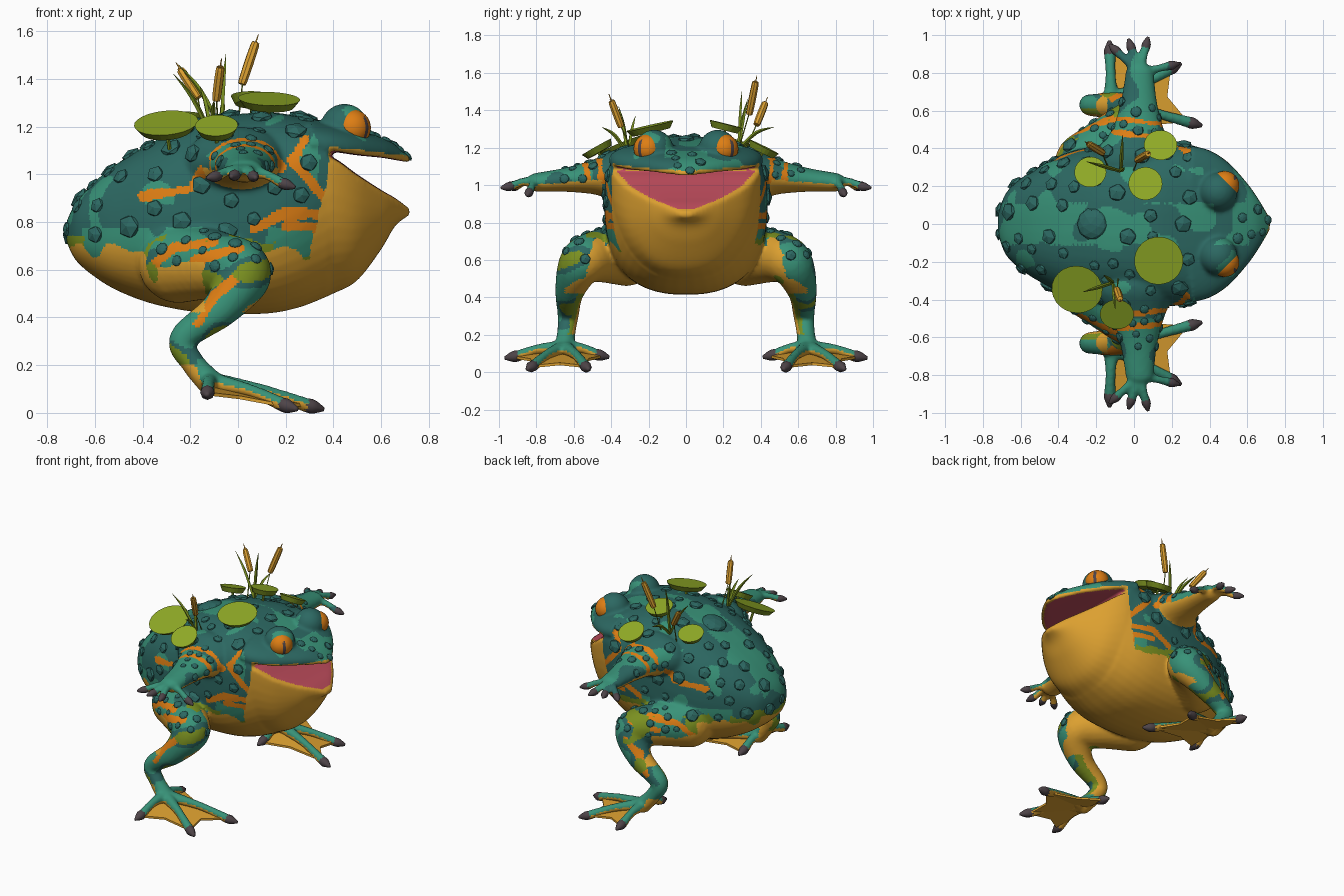
import bpy, bmesh, math, random
from mathutils import Vector, Matrix, noise

random.seed(4)
if bpy.data.objects.get("Cube"):
    bpy.data.objects.remove(bpy.data.objects["Cube"])

def material(name, *rgb):
    linear = [((v / 255 + 0.055) / 1.055) ** 2.4 for v in rgb] + [1]
    mat = bpy.data.materials.new(name)
    mat.diffuse_color = linear
    mat.use_nodes = True
    mat.node_tree.nodes["Principled BSDF"].inputs["Base Color"].default_value = linear
    return mat

light_teal, dark_teal = material("light teal", 56, 146, 120), material("dark teal", 44, 104, 98)
gold, orange = material("gold", 220, 160, 48), material("orange", 222, 126, 20)
moss, pad_green = material("moss green", 122, 144, 32), material("pad green", 144, 170, 38)
pink, claw_grey = material("mouth pink", 190, 76, 92), material("claw grey", 78, 68, 72)
SKIN = [light_teal, dark_teal, gold, orange, moss, pink]
LIGHT, DARK, GOLD, ORANGE, MOSS, PINK = range(len(SKIN))

def make(name, bm, mats, smooth=False):
    mesh = bpy.data.meshes.new(name)
    bmesh.ops.recalc_face_normals(bm, faces=bm.faces)
    for face in bm.faces:
        face.smooth = smooth
    bm.to_mesh(mesh)
    bm.free()
    for mat in mats:
        mesh.materials.append(mat)
    obj = bpy.data.objects.new(name, mesh)
    bpy.context.collection.objects.link(obj)
    return obj

def spline(rows, steps):
    rows = [Vector(r) for r in rows]
    out = []
    for i in range(len(rows) - 1):
        p0, p1, p2, p3 = rows[max(i - 1, 0)], rows[i], rows[i + 1], rows[min(i + 2, len(rows) - 1)]
        for t in (k / steps for k in range(steps)):
            out.append(p1 + (p2 - p0) * (t / 2) + (p0 * 2 - p1 * 5 + p2 * 4 - p3) * (t * t / 2)
                       + (p1 * 3 - p0 - p2 * 3 + p3) * (t ** 3 / 2))
    return out + [rows[-1]]

def bridge(bm, rings):
    rings = [[bm.verts.new(p) for p in ring] for ring in rings]
    for a, b in zip(rings, rings[1:]):
        for i in range(len(a)):
            bm.faces.new((a[i - 1], a[i], b[i], b[i - 1]))
    bm.faces.new(rings[0][::-1])
    bm.faces.new(rings[-1])

def loft(bm, rows, upper, lower):
    rings = []
    for x, width, top, mid, bottom in spline(rows, 6):
        ring = []
        for a in (math.tau * (i + 0.5) / 48 for i in range(48)):
            c, s = math.cos(a), math.sin(a)
            n, height = (2 / upper, top - mid) if s > 0 else (2 / lower, bottom - mid)
            ring.append((x, width * math.copysign(abs(c) ** n, c), mid + height * abs(s) ** n))
        rings.append(ring)
    bridge(bm, rings)

def tube(bm, rows, sides=6):
    pts, rings = spline(rows, 4), []
    for i, p in enumerate(pts):
        turn = (pts[min(i + 1, len(pts) - 1)] - pts[max(i - 1, 0)]).to_3d().to_track_quat('Z', 'Y')
        rings.append([Vector(p[:3]) + turn @ Vector((math.cos(a), math.sin(a), 0)) * p[3]
                      for a in (math.tau * k / sides for k in range(sides))])
    bridge(bm, rings)

def frame(centre, direction):
    return Matrix.Translation(centre) @ Vector(direction).to_track_quat('Z', 'Y').to_matrix().to_4x4()

def ball(bm, centre, size, detail=3, direction=(0, 0, 1)):
    bmesh.ops.create_icosphere(bm, subdivisions=detail, radius=1,
                               matrix=frame(centre, direction) @ Matrix.Diagonal((*size, 1)))

def limb(bm, rows, steps, stretch=1):
    for x, y, z, r in spline(rows, steps):
        ball(bm, (x, y, z), (r * stretch, r, r))

# Torso and jaws. Jaw rows: x, half width, snout top, upper lip, lower lip, chin
BODY = [(-.72, .05, .80, .76, .72), (-.68, .16, .88, .75, .64), (-.6, .24, .97, .75, .57),
        (-.5, .305, 1.05, .76, .51), (-.35, .38, 1.14, .77, .455), (-.15, .42, 1.23, .8, .42),
        (.1, .435, 1.26, .88, .415), (.25, .43, 1.245, .97, .44), (.38, .395, 1.22, 1.06, .49)]
JAW = [(.3, .415, 1.235, 1.11, 1.09, .46), (.4, .39, 1.215, 1.095, 1.07, .5), (.5, .325, 1.19, 1.08, 1.0, .555),
       (.6, .215, 1.155, 1.07, .935, .685), (.66, .13, 1.125, 1.06, .9, .785), (.72, .03, 1.07, 1.05, .855, .83)]
bm, claws, webs = bmesh.new(), bmesh.new(), bmesh.new()
loft(bm, BODY, 2.8, 2.4)
loft(bm, [(x, w, top, lip + .02, lip) for x, w, top, lip, low, chin in JAW], 2.5, 5)
loft(bm, [(x, w, low, low - .02, chin) for x, w, top, lip, low, chin in JAW], 5, 2.3)

# Limbs, with toes and fingers ending in claws
ARM = [(0, .33, 1.05, .15), (.02, .46, 1.045, .1), (.025, .62, 1.03, .068), (.03, .8, 1.015, .05)]
LEG = [(-.25, .32, .63, .17), (-.08, .47, .62, .14), (.02, .56, .58, .12), (-.07, .62, .44, .08),
       (-.23, .63, .31, .058), (-.19, .64, .21, .05), (-.12, .65, .13, .055)]
FINGERS = [(-.13, .95, .985), (-.03, .98, .99), (.075, .99, .985), (.24, .85, .945)]
TOES = [(-.13, .41, .08), (.36, .52, .015), (.25, .85, .015), (-.13, .97, .075)]

def digits(tips, root, radius, side):
    for tip in tips:
        start, end = (Vector((p[0], p[1] * side, p[2])) for p in (root, tip))
        way = (end - start).normalized()
        stop = end - way * radius * 2.7
        knuckle = start.lerp(stop, .55) + Vector((0, 0, radius * .6))
        limb(bm, [(*start, radius * 1.6), (*knuckle, radius), (*stop, radius * 1.1)], 9)
        tube(claws, [(*(stop - way * radius * .4), radius), (*(stop + way * radius), radius * 1.05),
                     (*end, radius * .3)], 8)

for side in (1, -1):
    limb(bm, [(x, y * side, z, r) for x, y, z, r in ARM], 8, 1.5)
    limb(bm, [(x, y * side, z, r) for x, y, z, r in LEG], 7)
    ball(bm, (.447, .17 * side, 1.195), (.102, .102, .102))
    digits(FINGERS, ARM[-1], .022, side)
    digits(TOES, LEG[-1], .028, side)
    # Webbing between neighbouring toes
    heel = Vector((LEG[-1][0], LEG[-1][1], .11))
    for a, b in zip(TOES, TOES[1:]):
        a, b = heel.lerp(Vector(a), .85), heel.lerp(Vector(b), .85)
        dip = heel.lerp((a + b) / 2, .82)
        outline = [heel, a, a.lerp(dip, .6), dip, b.lerp(dip, .6), b]
        layers = [[webs.verts.new((p.x, p.y * side, p.z + dz)) for p in outline] for dz in (-.007, .007)]
        for layer in layers:
            for i in range(1, 5):
                webs.faces.new((layer[0], layer[i], layer[i + 1]))
        for i in range(6):
            webs.faces.new((layers[0][i - 1], layers[0][i], layers[1][i], layers[1][i - 1]))

# Fuse everything into one smooth skin
skin = make("skin", bm, [])
remesh = skin.modifiers.new("fuse", 'REMESH')
remesh.mode, remesh.voxel_size = 'VOXEL', 0.011
soften = skin.modifiers.new("soften", 'SMOOTH')
soften.factor, soften.iterations = 0.5, 5
fused = bpy.data.meshes.new_from_object(skin.evaluated_get(bpy.context.evaluated_depsgraph_get()))
skin.modifiers.clear()
skin.data = fused
fused.materials.clear()
for mat in SKIN:
    fused.materials.append(mat)

# Orange stripes as paths on the flank (x, z)
STRIPES = [[(-.4, .91), (-.2, .94), (-.13, 1.03), (-.08, 1.06)], [(0, 1.13), (.1, 1.12), (.18, 1.03)],
           [(.28, 1.15), (.23, 1.06), (.3, .97), (.39, .88)], [(.07, .77), (.2, .84), (.38, .83)],
           [(.2, .78), (.33, .78), (.34, .7)], [(-.36, .62), (-.27, .69), (-.1, .72)],
           [(-.18, .64), (0, .69)], [(-.17, .37), (-.1, .49), (0, .57)]]
SEGMENTS = [(Vector(a), Vector(b)) for path in STRIPES for a, b in zip(path, path[1:])]

def on_stripe(p, width):
    for a, b in SEGMENTS:
        t = max(0, min(1, (p - a).dot(b - a) / (b - a).length_squared))
        if (p - a.lerp(b, t)).length < width:
            return True
    return False

def jaw_width(x):
    return next((a[1] + (b[1] - a[1]) * (x - a[0]) / (b[0] - a[0])
                 for a, b in zip(JAW, JAW[1:]) if a[0] <= x <= b[0]), 0)

def paint(c, n):
    x, z, away, outward = c.x, c.z, abs(c.y), n.y * math.copysign(1, c.y)
    wave, patch = noise.noise(c * 9), noise.noise(c * 6 + Vector((7, 3, 1)))
    stripe = away > .22 and on_stripe(Vector((x, z)), .02 + .01 * wave)
    if x > .38 and away < .42:  # head
        inside = away < jaw_width(x) - .025 and x < .695
        if inside and (.84 < z < 1.08 and n.z > .2 or 1.0 < z < 1.12 and n.z < -.4):
            return PINK
        if z < 1.115 - (x - .4) * .12:
            return GOLD
    elif z < .2:  # foot
        return GOLD if n.z < .1 else LIGHT
    elif away > .45 and z > .85:  # arm
        if n.z < -.3 + wave * .2:
            return GOLD
        stripe = -.12 < x < .2 and min(abs(away - v + .12 * (x - .05)) for v in (.47, .54)) < .014 + .012 * wave
    elif away > .42 and z < .72:  # leg
        if z < .42 and outward < -.3 or patch > .35:
            return GOLD if outward < -.75 else MOSS
        if z > .42 and (outward < -.25 or n.z < -.6 or (x < -.14 and z < .6 + .06 * wave)):
            return GOLD
    else:  # torso
        edge = .68 + .06 * wave + max(0, x - .3) * 4
        if z < edge:
            return GOLD
        if z < edge + .05 and patch > -.05 and x < .3:
            return MOSS
    if stripe:
        return ORANGE
    flank = .3 if z > .78 and .11 < away < .5 else -.12
    return DARK if patch + flank > 0 else LIGHT

for face in fused.polygons:
    face.use_smooth = True
    face.material_index = paint(face.center, face.normal)
make("claws", claws, [claw_grey], True)
make("foot_webs", webs, [gold])

# Warts scattered over the back, haunches and snout
bm = bmesh.new()
placed = [(Vector((-.22, 0, 1.2)), .085)]
ball(bm, placed[0][0], (.085, .085, .035), 2, (-.3, 0, 1))
faces = [f for f in fused.polygons if f.material_index in (LIGHT, DARK) and f.center.z > .6 and f.normal.z > -.1]
random.shuffle(faces)
for face in faces[:5000]:
    c, away, r = face.center, abs(face.center.y), random.uniform(.032, .055)
    if (c.x > .3 and away > .08) or .3 < c.x < .54 or away > .66:
        continue
    if away > .45 or c.x > .3:
        r *= .6
    if all((c - p).length > (r + q) * 1.5 for p, q in placed):
        placed.append((c.copy(), r))
        ball(bm, c, (r, r, r * .5), 1 if r > .03 else 2, face.normal)
make("warts", bm, [dark_teal])

# Eyes with slit pupils
for side, label in ((1, "left"), (-1, "right")):
    bm = bmesh.new()
    centre, look = Vector((.48, .203 * side, 1.195)), Vector((.8, .6 * side, 0))
    bmesh.ops.create_uvsphere(bm, u_segments=48, v_segments=32, radius=.077, matrix=Matrix.Translation(centre))
    for face in bm.faces:
        d = face.calc_center_median() - centre
        u, v = d.dot(Vector((-look.y, look.x, 0))) / .014, d.z / .048
        face.material_index = int(d.dot(look) > 0 and u * u + v * v < 1)
    make(label + "_eye", bm, [orange, claw_grey], True)

# Lily pads on stalks
PADS = [(-.3, -.34, 1.2, .135), (-.09, -.47, 1.19, .09), (.13, -.19, 1.3, .13),
        (-.23, .27, 1.22, .085), (.06, .21, 1.31, .09), (.14, .41, 1.19, .088)]
for number, (x, y, z, r) in enumerate(PADS):
    bm = bmesh.new()
    normal = Vector((x * .3, y * 1.2, 1)).normalized()
    bmesh.ops.create_cone(bm, cap_ends=True, segments=24, radius1=r * .8, radius2=r, depth=.035,
                          matrix=frame((x, y, z), normal))
    tube(bm, [(x * .9, y * .8, z - .2, .01), (x, y, z - .01, .008)])
    bm.normal_update()
    for face in bm.faces:
        face.material_index = int(face.normal.dot(normal) < .9)
    make("lily_pad_%d" % (number + 1), bm, [pad_green, moss])

# Cattails with thin stems, and grass blades in two tufts
heads, leaves = bmesh.new(), bmesh.new()
for low, high in [((.02, .34, 1.39), (.07, .37, 1.54)), ((-.09, -.35, 1.32), (-.075, -.395, 1.44)),
                  ((-.17, .38, 1.33), (-.235, .42, 1.43))]:
    low, high = Vector(low), Vector(high)
    way = (high - low).normalized()
    tube(heads, [(*(low - way * .006), .008), (*low, .019), (*high, .019), (*(high + way * .01), .006)], 8)
    tube(heads, [(*high, .005), (*(high + way * .05), .002)], 4)
    tube(leaves, [(low.x * .7 - .02, low.y * .8, 1.16, .004), (*low, .003)], 4)
for base, tips in [((-.11, -.31, 1.16), [(-.27, -.36, 1.42), (-.1, -.45, 1.31), (-.16, -.27, 1.37)]),
                   ((-.07, .28, 1.19), [(-.25, .33, 1.46), (-.05, .3, 1.51), (-.06, .47, 1.31)])]:
    for tip in tips:
        middle = Vector(base).lerp(Vector(tip), .5) + Vector((0, 0, .03))
        tube(leaves, [(*base, .008), (*middle, .01), (*tip, .001)], 4)
make("cattail_heads", heads, [gold])
make("grass_blades", leaves, [moss])
